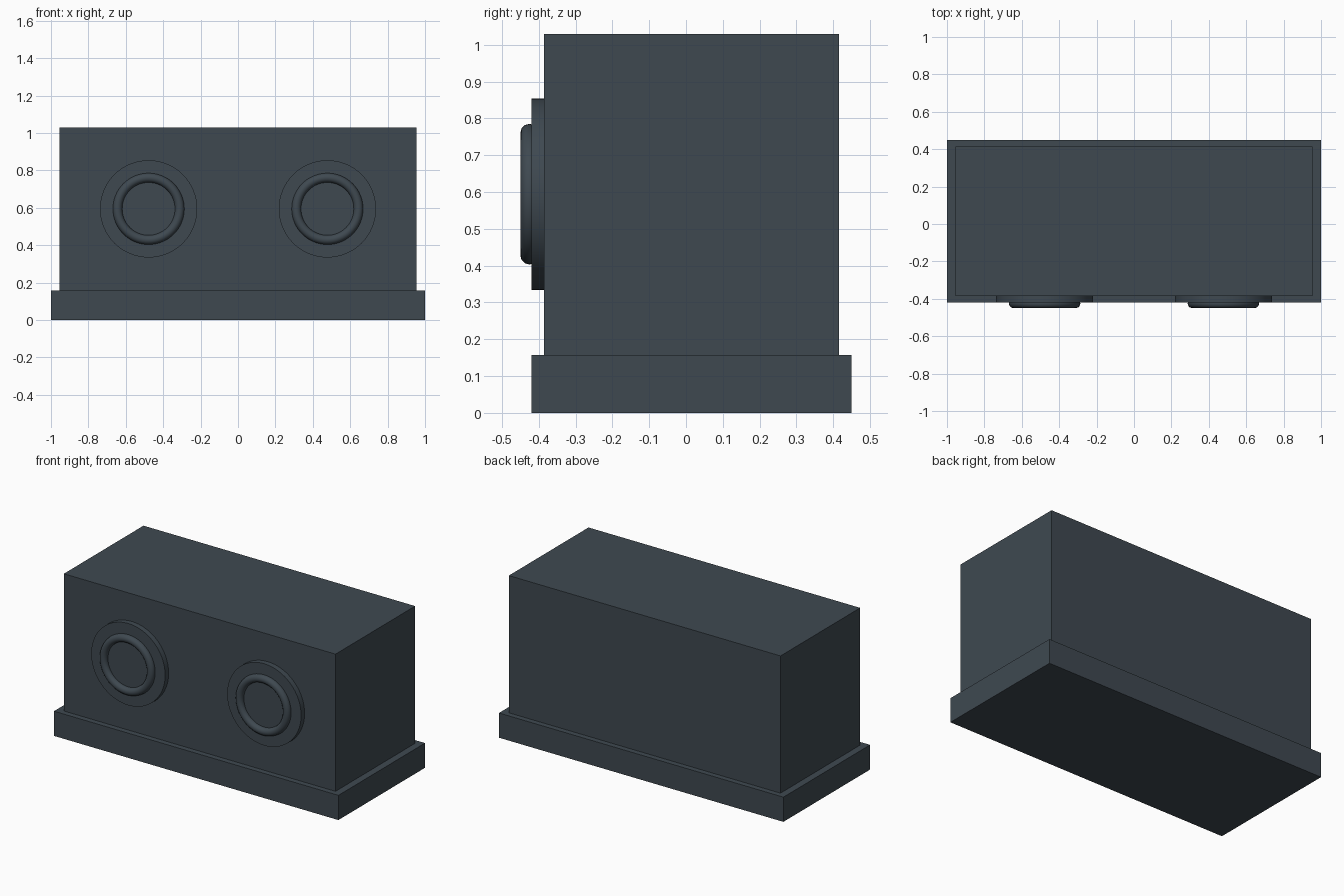
import bpy
import math

if "Cube" in bpy.data.objects:
    bpy.data.objects.remove(bpy.data.objects["Cube"])

slate = bpy.data.materials.new("dark slate")
slate.diffuse_color = (0.049, 0.066, 0.081, 1.0)
slate.use_nodes = True
slate.node_tree.nodes["Principled BSDF"].inputs["Base Color"].default_value = slate.diffuse_color


def finish(obj, name):
    obj.name = name
    obj.data.name = name
    obj.data.materials.append(slate)
    return obj


def box(name, lo, hi):
    bpy.ops.mesh.primitive_cube_add(size=1, location=[(a + b) / 2 for a, b in zip(lo, hi)])
    obj = bpy.context.object
    obj.scale = [b - a for a, b in zip(lo, hi)]
    bpy.ops.object.transform_apply(location=False, rotation=False, scale=True)
    return finish(obj, name)


# Plinth and main body
box("plinth", (-1, -0.42, 0), (1, 0.45, 0.157))
box("body", (-0.955, -0.385, 0.157), (0.955, 0.415, 1.029))

# Two round mounts on the front, each with a raised ring
FACING = (math.pi / 2, 0, 0)
HEIGHT = 0.594
for side, x in (("left", -0.478), ("right", 0.478)):
    bpy.ops.mesh.primitive_cylinder_add(vertices=64, radius=0.26, depth=0.045,
                                        location=(x, -0.3975, HEIGHT), rotation=FACING)
    bpy.ops.object.shade_smooth_by_angle(angle=math.radians(30))
    finish(bpy.context.object, f"{side}_disc")

    bpy.ops.mesh.primitive_torus_add(major_segments=64, minor_segments=12,
                                     major_radius=0.166, minor_radius=0.025,
                                     location=(x, -0.425, HEIGHT), rotation=FACING)
    bpy.ops.object.shade_smooth_by_angle(angle=math.radians(40))
    finish(bpy.context.object, f"{side}_ring")
